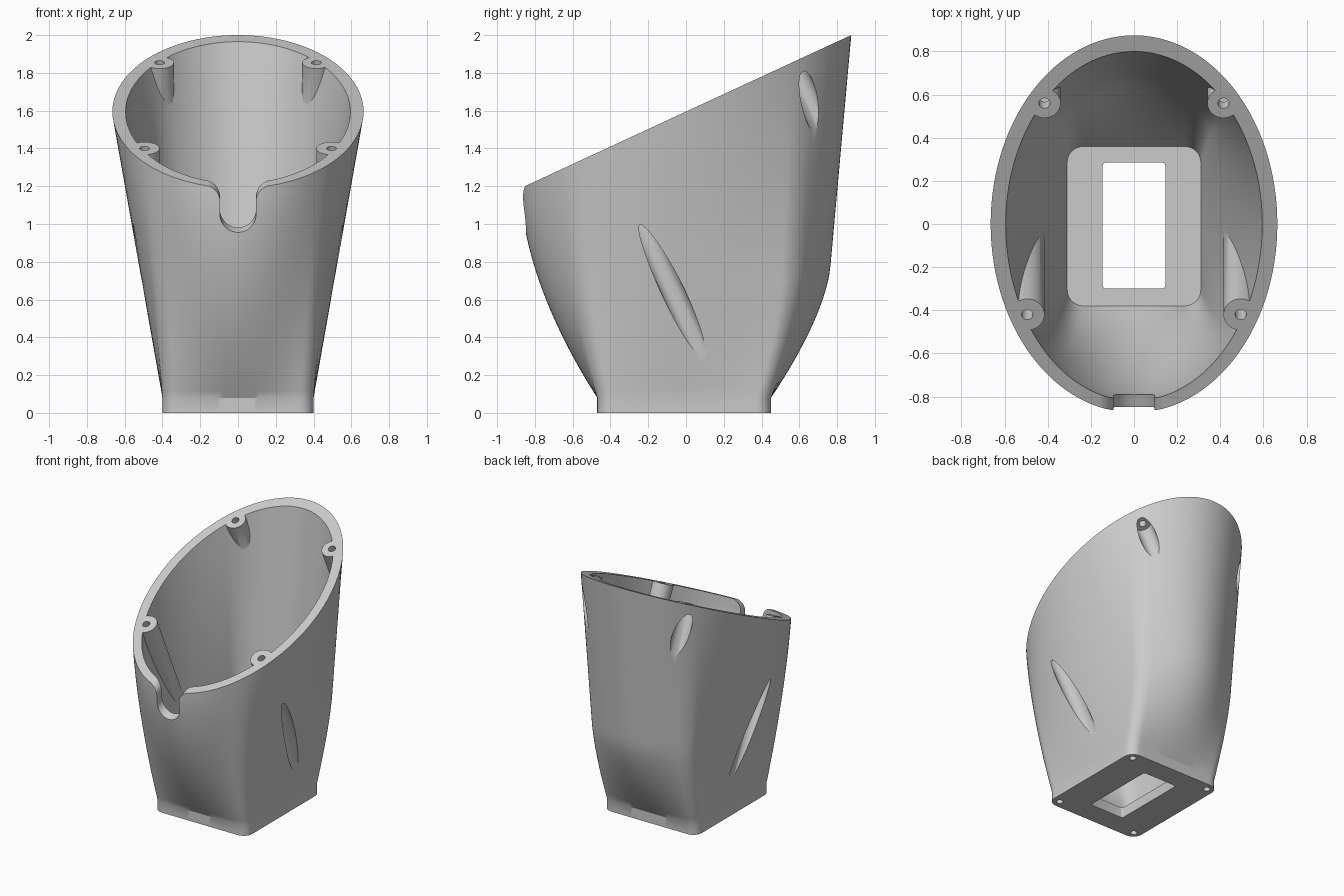
import bpy, bmesh, math
from mathutils import Vector, Matrix

if "Cube" in bpy.data.objects:
    bpy.data.objects.remove(bpy.data.objects["Cube"])

SLOPE = 0.463                                   # tilt of the open rim
RIM_N = Vector((0, -SLOPE, 1)).normalized()


def rim_z(y):
    return 1.595 + SLOPE * y


def make_object(name, bm):
    bmesh.ops.recalc_face_normals(bm, faces=bm.faces)
    me = bpy.data.meshes.new(name)
    bm.to_mesh(me)
    bm.free()
    ob = bpy.data.objects.new(name, me)
    bpy.context.collection.objects.link(ob)
    return ob


def skin(name, rings):
    bm = bmesh.new()
    rows = [[bm.verts.new(p) for p in r] for r in rings]
    n = len(rows[0])
    for a, b in zip(rows, rows[1:]):
        for i in range(n):
            j = (i + 1) % n
            bm.faces.new((a[i], a[j], b[j], b[i]))
    bm.faces.new(rows[0][::-1])
    bm.faces.new(rows[-1])
    return make_object(name, bm)


def rounded_rect(hx, y0, y1, r, side=24, arc=8):
    cy, hy = (y0 + y1) / 2, (y1 - y0) / 2
    pts = []
    corners = [(1, 1, 0), (-1, 1, 90), (-1, -1, 180), (1, -1, 270)]
    for sx, sy, a0 in corners:
        for k in range(arc + 1):
            a = math.radians(a0 + 90 * k / arc)
            pts.append(Vector((sx * (hx - r) + r * math.cos(a),
                               cy + sy * (hy - r) + r * math.sin(a))))
        # straight side up to the next corner
        nx, ny = (-sx, sy) if a0 in (0, 180) else (sx, -sy)
        a = math.radians(a0 + 90)
        end = Vector((nx * (hx - r) + r * math.cos(a),
                      cy + ny * (hy - r) + r * math.sin(a)))
        start = pts[-1].copy()
        for k in range(1, side):
            pts.append(start.lerp(end, k / side))
    return pts, cy, hy


def weight(s, front):
    if front:
        return 1 - (1 - s) ** 1.75
    if s < 0.365:
        return 0.741 * (1 - (1 - s / 0.365) ** 1.5)
    return 0.741 + 0.259 * (s - 0.365) / 0.635


def loft(name, base, hx, tx, t_front, t_back, below=None, above=None):
    # rounded rectangle at the foot growing into the tilted oval
    pts, cy, hy = base
    steps = [0.365 * i / 12 for i in range(13)] + [0.365 + 0.635 * i / 14 for i in range(1, 15)]
    rings = []
    if below is not None:
        rings.append([(p.x, p.y, below) for p in pts])
    for s in steps:
        ring = []
        for p in pts:
            th = math.atan2((p.y - cy) / hy, p.x / hx)
            front = math.sin(th) < 0
            ex = tx * math.cos(th)
            ey = (t_front if front else t_back) * math.sin(th)
            ring.append((p.x + (ex - p.x) * s,
                         p.y + (ey - p.y) * weight(s, front),
                         0.08 + (rim_z(ey) - 0.08) * s))
        rings.append(ring)
    if above is not None:
        rings.append([(x, y, z + above) for x, y, z in rings[-1]])
    return skin(name, rings)


def rod(name, x, y, r, d0, d1):
    # cylinder square to the rim, between two depths below it
    bm = bmesh.new()
    mid = Vector((x, y, rim_z(y))) - RIM_N * (d0 + d1) / 2
    rot = Vector((0, 0, 1)).rotation_difference(RIM_N).to_matrix().to_4x4()
    bmesh.ops.create_cone(bm, cap_ends=True, segments=40, radius1=r, radius2=r,
                          depth=d1 - d0, matrix=Matrix.Translation(mid) @ rot)
    return make_object(name, bm)


def cut(target, tool):
    tool.hide_render = True
    mod = target.modifiers.new("cut", 'BOOLEAN')
    mod.operation, mod.solver, mod.object = 'DIFFERENCE', 'EXACT', tool
    bpy.context.view_layer.objects.active = target
    bpy.ops.object.modifier_apply(modifier=mod.name)
    bpy.data.objects.remove(tool, do_unlink=True)


# Outer shell and inner cavity
body = loft("tilted_housing", rounded_rect(0.40, -0.47, 0.45, 0.075), 0.40,
            0.665, 0.875, 0.875, below=0)
cavity = loft("cavity", rounded_rect(0.31, -0.38, 0.36, 0.075), 0.31,
              0.595, 0.82, 0.80, above=0.1)

# Screw bosses stay solid inside the cavity
screws = [(0.415, 0.56, 0.075, 0.07, 0.9), (0.495, -0.42, 0.08, 0.35, 1.4)]
for sx in (-1, 1):
    for x, y, r, start, end in screws:
        cut(cavity, rod("boss", sx * x, y, r, -0.25, end))
cut(body, cavity)

# Screw access grooves on the outside and screw holes in the rim
for sx in (-1, 1):
    for x, y, r, start, end in screws:
        cut(body, rod("groove", sx * x, y, 0.06, start, end))
        cut(body, rod("screw_hole", sx * x, y, 0.026, -0.1, start + 0.02))

# Cable slot with flared mouth in the front wall
half = []
for k in range(13):
    a = math.radians(-90 + 90 * k / 12)
    half.append((0.095 * math.cos(a), 1.045 + 0.095 * math.sin(a)))
for k in range(13):
    a = math.radians(180 - 85 * k / 12)
    half.append((0.175 + 0.08 * math.cos(a), 1.12 + 0.08 * math.sin(a)))
half.append((half[-1][0], 1.5))
outline = half + [(-x, z) for x, z in half[:0:-1]]
cut(body, skin("slot", [[(x, y, z + SLOPE * (y + 0.86)) for x, z in outline]
                        for y in (-1.1, -0.55)]))

# Rectangular opening through the floor
window = rounded_rect(0.145, -0.30, 0.285, 0.015, side=1, arc=4)[0]
cut(body, skin("window", [[(p.x, p.y, z) for p in window] for z in (-0.1, 0.2)]))

# Mounting holes under the corners
for sx in (-1, 1):
    for y in (-0.41, 0.39):
        bm = bmesh.new()
        bmesh.ops.create_cone(bm, cap_ends=True, segments=24, radius1=0.024, radius2=0.024,
                              depth=0.2, matrix=Matrix.Translation((sx * 0.34, y, -0.02)))
        cut(body, make_object("mount_hole", bm))

# Smooth walls with crisp edges
bpy.ops.object.select_all(action='DESELECT')
body.select_set(True)
bpy.context.view_layer.objects.active = body
bpy.ops.object.shade_smooth_by_angle(angle=math.radians(30))
